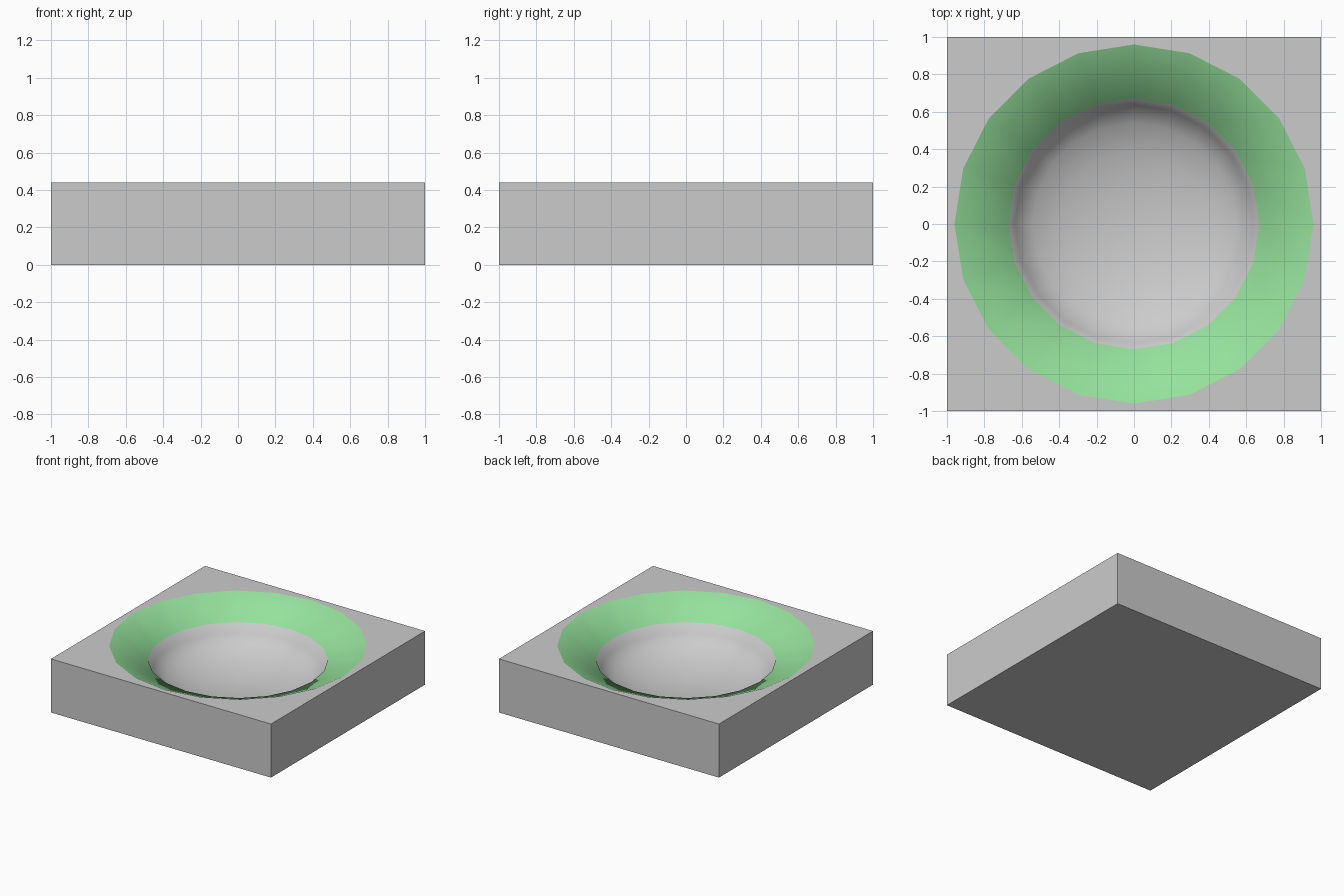
import bpy, bmesh, math

if "Cube" in bpy.data.objects:
    bpy.data.objects.remove(bpy.data.objects["Cube"])

SIDES = 20
TOP = 0.44
R_OUT, R_IN = 0.96, 0.67
Z_RIM, Z_FLOOR = 0.316, 0.06


def ring(bm, r, z):
    return [bm.verts.new((r * math.cos(2 * math.pi * i / SIDES),
                          r * math.sin(2 * math.pi * i / SIDES), z))
            for i in range(SIDES)]


def finish(bm, name):
    mesh = bpy.data.meshes.new(name)
    bm.to_mesh(mesh)
    bm.free()
    obj = bpy.data.objects.new(name, mesh)
    bpy.context.collection.objects.link(obj)
    return obj


# Square block with a round opening in its top
bm = bmesh.new()
low, high = [[bm.verts.new((x, y, z)) for x, y in ((-1, -1), (1, -1), (1, 1), (-1, 1))]
             for z in (0, TOP)]
bm.faces.new(low[::-1])
for i in range(4):
    j = (i + 1) % 4
    bm.faces.new((low[i], low[j], high[j], high[i]))
hole = ring(bm, R_OUT, TOP)
edges = [bm.edges.get((high[i], high[(i + 1) % 4])) for i in range(4)]
edges += [bm.edges.new((hole[i], hole[(i + 1) % SIDES])) for i in range(SIDES)]
bmesh.ops.triangle_fill(bm, edges=edges, use_beauty=True, normal=(0, 0, 1))
finish(bm, "block")

# Round basin: sloped green band, then a shallow rounded bowl
bm = bmesh.new()
rows = [ring(bm, R_OUT, TOP)]
STEPS = 5
for k in range(STEPS):
    a = math.pi / 2 * k / STEPS
    rows.append(ring(bm, R_IN * math.cos(a),
                     Z_RIM - (Z_RIM - Z_FLOOR) * math.sin(a)))
for n, (a, b) in enumerate(zip(rows, rows[1:])):
    for i in range(SIDES):
        j = (i + 1) % SIDES
        f = bm.faces.new((a[i], a[j], b[j], b[i]))
        f.material_index = 1 if n == 0 else 0
centre = bm.verts.new((0, 0, Z_FLOOR))
for i in range(SIDES):
    bm.faces.new((rows[-1][i], rows[-1][(i + 1) % SIDES], centre))
for f in bm.faces:
    f.smooth = True
basin = finish(bm, "basin")

green = bpy.data.materials.new("green_band")
green.diffuse_color = (0.30, 0.75, 0.33, 1)
green.use_nodes = True
green.node_tree.nodes["Principled BSDF"].inputs["Base Color"].default_value = green.diffuse_color
basin.data.materials.append(None)
basin.data.materials.append(green)
